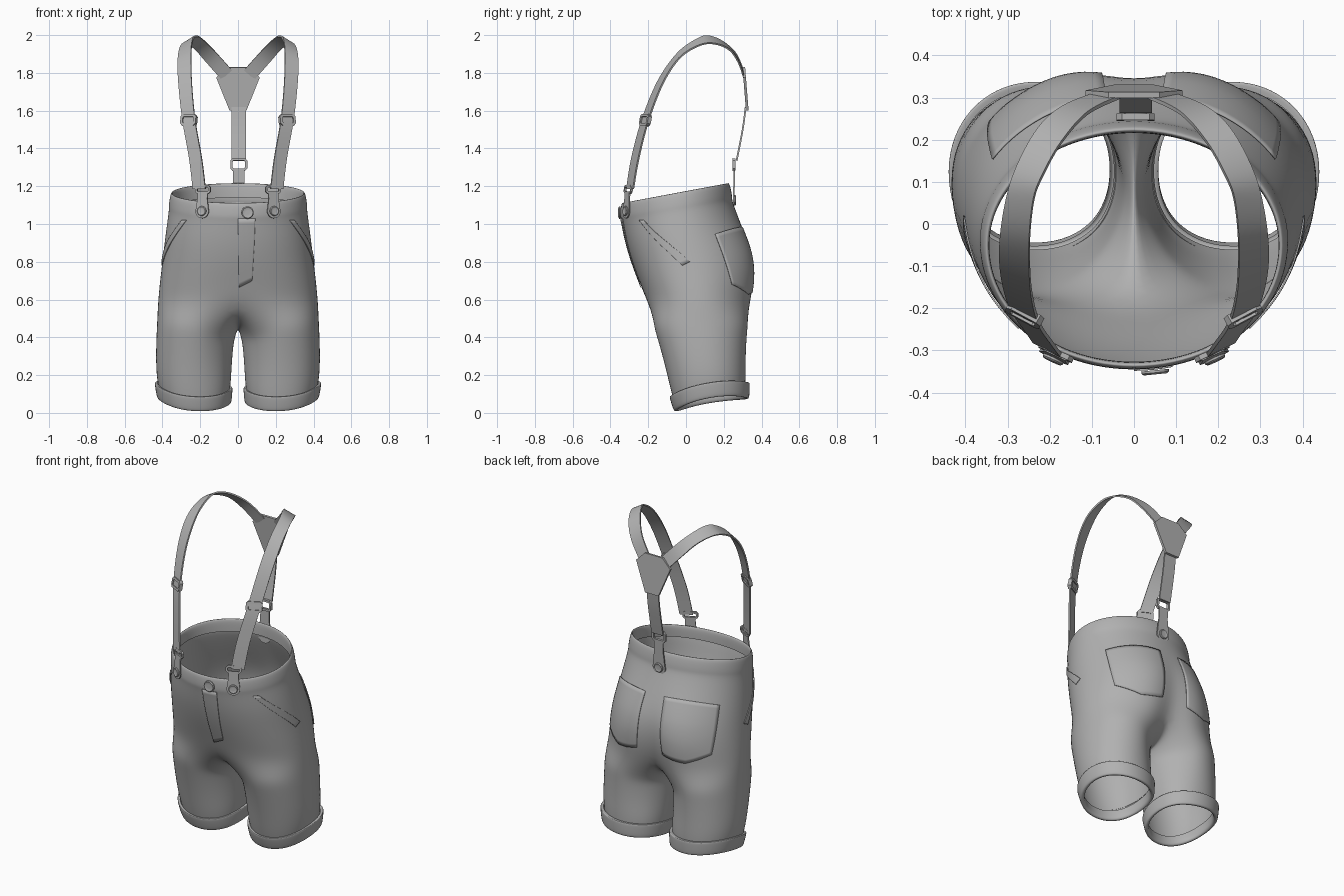
import bpy, bmesh, math
from mathutils import Vector, Matrix

if "Cube" in bpy.data.objects:
    bpy.data.objects.remove(bpy.data.objects["Cube"])

mat = bpy.data.materials.new("grey_cloth")
mat.diffuse_color = (0.44, 0.44, 0.44, 1)
mat.use_nodes = True
mat.node_tree.nodes["Principled BSDF"].inputs["Base Color"].default_value = mat.diffuse_color


def finish(name, bm, angle=None):
    bmesh.ops.recalc_face_normals(bm, faces=bm.faces)
    me = bpy.data.meshes.new(name)
    bm.to_mesh(me)
    bm.free()
    ob = bpy.data.objects.new(name, me)
    bpy.context.collection.objects.link(ob)
    me.materials.append(mat)
    for p in me.polygons:
        p.use_smooth = True
    if angle:
        bpy.ops.object.select_all(action='DESELECT')
        ob.select_set(True)
        bpy.context.view_layer.objects.active = ob
        bpy.ops.object.shade_smooth_by_angle(angle=math.radians(angle))
    return ob


def bridge(bm, a, b, closed):
    n = len(a)
    for i in range(n if closed else n - 1):
        j = (i + 1) % n
        bm.faces.new((a[i], a[j], b[j], b[i]))


def spow(v, e):
    return math.copysign(abs(v) ** e, v)


def subsurf(ob, levels=2):
    m = ob.modifiers.new("smooth", 'SUBSURF')
    m.levels = m.render_levels = levels


N, M = 12, 5   # outer segments and inner crotch points per half


def torso_ring(zf, zb, xr, yf, yb, yc, df=0, db=0, e=0.98):
    pts = []
    for i in range(N + 1):
        a = math.pi * (i / N - 0.5)
        k = e if a < 0 else 1
        x = 0 if i in (0, N) else xr * spow(math.cos(a), k)
        s = spow(math.sin(a), k)
        y = yc + s * ((yb - yc) if s > 0 else (yc - yf))
        z = zf + (zb - zf) * (y - yf) / (yb - yf)
        dent = max(0, 1 - x / 0.2) ** 2
        y += dent * (df if s < 0 else -db)
        pts.append((x, y, z))
    return pts


def leg_ring(zf, zb, xi, xo, yf, yb, drop=0, arch=0, inner=0.92):
    angs = [-130 + 260 * i / N for i in range(N + 1)]
    angs += [130 + 100 * (i + 1) / (M + 1) for i in range(M)]
    pts = []
    for d in angs:
        c, s = math.cos(math.radians(d)), math.sin(math.radians(d))
        e = inner if c < 0 else (0.9 if s < 0 else 0.98)
        x = (xi + xo) / 2 + (xo - xi) / 2 * spow(c, e)
        y = (yf + yb) / 2 + (yb - yf) / 2 * spow(s, e)
        z = zf + (zb - zf) * (s + 1) / 2 - drop * max(0, -c) + 0.014 * c + arch * c * c
        pts.append((x, y, z))
    return pts


# Shorts: waist lip, hips, crotch saddle and legs, mirrored
bm = bmesh.new()
torso = [
    (1.04, 1.14, .349, -.330, .219, -.05),
    (1.112, 1.218, .345, -.330, .219, -.05),
    (1.116, 1.222, .361, -.347, .234, -.05),
    (1.036, 1.136, .372, -.350, .250, -.04),
    (1.026, 1.124, .368, -.344, .245, -.04),
    (.92, .98, .387, -.325, .310, -.02, 0, .010, .95),
    (.80, .84, .402, -.290, .383, .02, 0, .040, .92),
    (.68, .70, .418, -.245, .394, .05, .003, .060, .88),
    (.58, .58, .428, -.212, .368, .07, .008, .068, .88)]
prev = None
for row in torso:
    cur = [bm.verts.new(p) for p in torso_ring(*row)]
    if prev:
        bridge(bm, prev, cur, False)
    prev = cur
ya, yb = prev[0].co.y, prev[-1].co.y
for i in range(M):
    t = (i + 1) / (M + 1)
    y = yb + (ya - yb) * t + .035 * math.sin(math.pi * t)
    prev.append(bm.verts.new((0, y, .58 - .13 * math.sin(math.pi * t) ** .8)))
for row in [(.465, .47, .012, .432, -.177, .334, .05, 0, 1.15),
            (.39, .40, .022, .436, -.154, .326, .02, 0, 1.12),
            (.25, .28, .031, .439, -.115, .320, 0, 0, 1.02),
            (.12, .18, .036, .434, -.085, .320, 0, .02),
            (.05, .11, .045, .420, -.065, .315, 0, .025)]:
    cur = [bm.verts.new(p) for p in leg_ring(*row)]
    bridge(bm, prev, cur, True)
    prev = cur
shorts = finish("shorts", bm)
m = shorts.modifiers.new("mirror", 'MIRROR')
m.use_clip = True
subsurf(shorts)

# Turned-up cuffs with a folded hem
bm = bmesh.new()
rings = [[bm.verts.new(p) for p in leg_ring(*r, 0, .026)] for r in [
    (.084, .156, .042, .430, -.076, .322),
    (.086, .160, .028, .444, -.090, .341),
    (.080, .154, .026, .446, -.092, .343),
    (.014, .082, .031, .435, -.071, .340),
    (.006, .074, .037, .428, -.063, .334),
    (.010, .077, .058, .405, -.042, .309),
    (.070, .138, .054, .413, -.057, .308)]]
for a, b in zip(rings, rings[1:]):
    bridge(bm, a, b, True)
cuffs = finish("trouser_cuffs", bm)
cuffs.modifiers.new("mirror", 'MIRROR')
subsurf(cuffs)


def cloth_patch(name, corners, off=.004, s=1, point=0):
    """Thin cloth panel laid onto the shorts; point drops the middle of the lower edge."""
    a, b, c, d = [Vector((p[0] * s, p[1], p[2])) for p in corners]
    bm, K = bmesh.new(), 14
    rows = [[bm.verts.new(a.lerp(b, i / K).lerp(d.lerp(c, i / K), j / K)
                          - Vector((0, 0, point * j / K * (1 - abs(2 * i / K - 1)))))
             for i in range(K + 1)] for j in range(K + 1)]
    for r, q in zip(rows, rows[1:]):
        bridge(bm, r, q, False)
    ob = finish(name, bm)
    w = ob.modifiers.new("lay", 'SHRINKWRAP')
    w.target, w.wrap_mode, w.offset = shorts, 'ABOVE_SURFACE', off
    t = ob.modifiers.new("thick", 'SOLIDIFY')
    t.thickness, t.offset = .004, 0


def ribbon(name, keys, width, thick=.009, s=1, steps=6):
    """Flat strap through (point, width direction) keys."""
    keys = [(Vector((p[0] * s, p[1], p[2])), Vector((w[0], w[1] * s, w[2] * s)).normalized())
            for p, w in keys]

    def spline(k, i, t):
        p = [keys[min(max(i + o, 0), len(keys) - 1)][k] for o in (-1, 0, 1, 2)]
        return 0.5 * (2 * p[1] + (p[2] - p[0]) * t + (2 * p[0] - 5 * p[1] + 4 * p[2] - p[3]) * t * t
                      + (3 * p[1] - p[0] - 3 * p[2] + p[3]) * t ** 3)
    path = [(spline(0, i, t / steps), spline(1, i, t / steps))
            for i in range(len(keys) - 1) for t in range(steps)] + [keys[-1]]
    bm, rings = bmesh.new(), []
    for i, (p, w) in enumerate(path):
        d = path[min(i + 1, len(path) - 1)][0] - path[max(i - 1, 0)][0]
        n = w.cross(d).normalized() * thick / 2
        h = w.normalized() * width / 2
        rings.append([bm.verts.new(q) for q in (p - h - n, p + h - n, p + h + n, p - h + n)])
    for a, b in zip(rings, rings[1:]):
        bridge(bm, a, b, True)
    bm.faces.new(rings[0])
    bm.faces.new(rings[-1])
    finish(name, bm, 40)


def frame(o, u, v):
    u = Vector(u).normalized()
    n = u.cross(Vector(v)).normalized()
    m = Matrix((u, n.cross(u), n)).transposed().to_4x4()
    m.translation = Vector(o)
    return m


def plate(name, outline, mtx, thick):
    bm = bmesh.new()
    lo = [bm.verts.new(mtx @ Vector((x, y, 0))) for x, y in outline]
    hi = [bm.verts.new(mtx @ Vector((x, y, thick))) for x, y in outline]
    bridge(bm, lo, hi, True)
    bm.faces.new(lo)
    bm.faces.new(hi)
    finish(name, bm, 40)


def button(name, mtx, r, lift):
    bm, rings = bmesh.new(), []
    for k, z in ((1, 0), (1, .006), (.85, .010), (.7, .008), (.3, .008)):
        rings.append([bm.verts.new(mtx @ Vector((r * k * math.cos(a), r * k * math.sin(a), lift + z)))
                      for a in [math.tau * i / 20 for i in range(20)]])
    for a, b in zip(rings, rings[1:]):
        bridge(bm, a, b, True)
    bm.faces.new(rings[-1])
    finish(name, bm, 40)


def buckle(name, mtx, w, h, bar, thick, cy):
    """Rectangular open ring with chamfered corners."""
    def rect(a, b, c):
        return [(-a + c, -b), (a - c, -b), (a, -b + c), (a, b - c),
                (a - c, b), (-a + c, b), (-a, b - c), (-a, -b + c)]
    out, inn = rect(w / 2, h / 2, .012), rect(w / 2 - bar, h / 2 - bar, .005)
    bm = bmesh.new()
    rings = [[bm.verts.new(mtx @ Vector((x, y + cy, z))) for x, y in o]
             for o, z in ((out, -thick / 2), (out, thick / 2), (inn, thick / 2), (inn, -thick / 2))]
    for i in range(4):
        bridge(bm, rings[i], rings[(i + 1) % 4], True)
    finish(name, bm, 40)


def tab_outline(r, top, half):
    arc = [(r * math.cos(a), r * math.sin(a)) for a in
           [math.pi * (1 - .1 + 1.2 * i / 14) for i in range(15)]]
    return arc + [(half, top * .6), (half, top), (-half, top), (-half, top * .6)]


STRAP = [((.205, -.296, 1.185), (.87, .45, 0)), ((.225, -.268, 1.35), (.87, .48, 0)),
         ((.260, -.215, 1.55), (.87, .45, 0)), ((.280, -.135, 1.75), (.9, .35, -.1)),
         ((.283, -.040, 1.89), (.9, .1, -.35)), ((.270, .060, 1.96), (.85, 0, -.5)),
         ((.245, .130, 1.975), (.8, .25, -.5)), ((.200, .210, 1.945), (.72, .4, -.5)),
         ((.140, .270, 1.88), (.75, .2, -.6)), ((.060, .306, 1.79), (.75, .1, -.65))]

for s, side in ((1, "right"), (-1, "left")):
    # Shoulder strap with slider and front clip
    ribbon("shoulder_strap_" + side, STRAP, .075, s=s)
    f = frame((.260 * s, -.215, 1.55), (.87, .47 * s, 0), (.12 * s, .3, 1))
    buckle("strap_slider_" + side, f, .092, .062, .014, .022, 0)
    f = frame((.188 * s, -.312, 1.068), (.9, .42 * s, 0), (.13 * s, .13, 1))
    plate("front_tab_" + side, tab_outline(.038, .105, .029), f, .007)
    button("front_tab_button_" + side, f, .026, .006)
    buckle("front_clip_" + side, f, .088, .046, .011, .012, .115)
    # Pockets
    cloth_patch("back_pocket_" + side, [(.065, .32, .99), (.345, .16, .95),
                                        (.34, .24, .68), (.085, .36, .65)], s=s, point=.035)
    cloth_patch("side_pocket_edge_" + side, [(.275, -.25, 1.02), (.295, -.22, 1.02),
                                             (.405, .02, .80), (.400, -.02, .78)], s=s)

# Fly and waist button
cloth_patch("fly_flap", [(0, -.34, 1.03), (.09, -.33, 1.03), (.075, -.25, .70), (.005, -.25, .66)])
button("waist_button", frame((.05, -.347, 1.06), (1, .1, 0), (0, 0, 1)), .033, 0)

# Back yoke, centre strap and clip
yoke = [(-.06, .10), (.06, .10), (.115, .045), (.045, -.13), (-.045, -.13), (-.115, .045)]
plate("back_yoke", yoke, frame((0, .307, 1.73), (-1, 0, 0), (0, -.08, 1)), .014)
ribbon("back_strap", [((.004, .316, 1.62), (1, 0, 0)), ((.004, .300, 1.5), (1, 0, 0)),
                      ((.004, .268, 1.335), (1, 0, 0))], .078)
f = frame((.004, .248, 1.125), (-1, 0, 0), (0, .03, 1))
plate("back_tab", tab_outline(.042, .17, .030), f, .008)
button("back_tab_button", f, .028, .007)
buckle("back_clip", f, .09, .066, .012, .016, .19)
